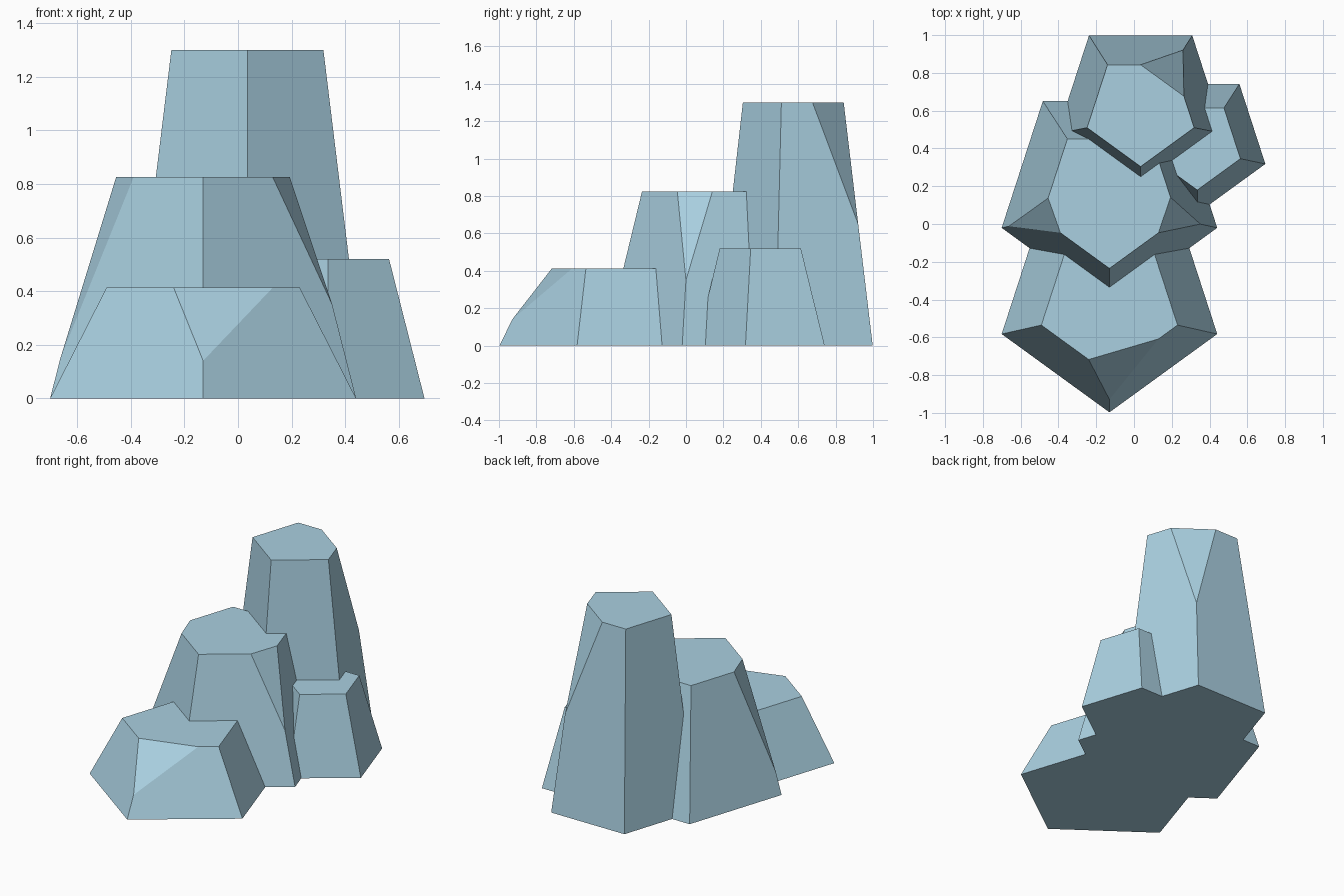
import bpy, bmesh, math
from mathutils import Vector

if "Cube" in bpy.data.objects:
    bpy.data.objects.remove(bpy.data.objects["Cube"])

stone = bpy.data.materials.new("blue_stone")
stone.diffuse_color = (0.40, 0.63, 0.75, 1)
stone.use_nodes = True
stone.node_tree.nodes["Principled BSDF"].inputs["Base Color"].default_value = stone.diffuse_color


def ring(x, y, z, r):
    # pentagon corners: front, right, back right, back left, left
    return [Vector((x + r * math.cos(math.radians(-90 + 72 * k)),
                    y + r * math.sin(math.radians(-90 + 72 * k)), z)) for k in range(5)]


def rock(name, x, y_base, r_base, y_top, r_top, height, chips=()):
    """Tapered five-sided rock; each chip is (corner, along previous edge, along next edge, down)."""
    low, high = ring(x, y_base, 0, r_base), ring(x, y_top, height, r_top)
    bm = bmesh.new()
    for p in low + high:
        bm.verts.new(p)
    bm.verts.ensure_lookup_table()
    v = bm.verts
    bm.faces.new([v[k] for k in reversed(range(5))])
    bm.faces.new([v[k + 5] for k in range(5)])
    for k in range(5):
        n = (k + 1) % 5
        bm.faces.new((v[k], v[n], v[n + 5], v[k + 5]))
    for c, t_prev, t_next, t_down in chips:
        a = high[c].lerp(high[c - 1], t_prev)
        b = high[c].lerp(high[(c + 1) % 5], t_next)
        d = high[c].lerp(low[c], t_down)
        normal = (b - a).cross(d - a).normalized()
        if normal.dot(high[c] - a) < 0:
            normal.negate()
        bmesh.ops.bisect_plane(bm, geom=bm.verts[:] + bm.edges[:] + bm.faces[:],
                               plane_co=a, plane_no=normal, dist=1e-5, clear_outer=True)
        bmesh.ops.holes_fill(bm, edges=[e for e in bm.edges if e.is_boundary], sides=0)
    bmesh.ops.recalc_face_normals(bm, faces=bm.faces[:])
    mesh = bpy.data.meshes.new(name)
    bm.to_mesh(mesh)
    bm.free()
    mesh.materials.append(stone)
    ob = bpy.data.objects.new(name, mesh)
    bpy.context.collection.objects.link(ob)
    return ob


# Four rocks: tall back, middle, low front and small right
cluster = rock("rock_cluster", 0.035, 0.622, 0.465, 0.602, 0.298, 1.30,
               [(2, 0.5, 0.5, 0.5)])
others = [
    rock("middle_rock", -0.13, 0.165, 0.60, 0.144, 0.379, 0.825,
         [(1, 0.28, 0.27, 0.576), (4, 0.26, 0.28, 0.82)]),
    rock("front_rock", -0.13, -0.397, 0.60, -0.418, 0.379, 0.413,
         [(0, 0.305, 0.72, 0.66)]),
    rock("right_rock", 0.335, 0.435, 0.379, 0.42, 0.24, 0.52),
]

# Fuse them into one solid
bpy.context.view_layer.objects.active = cluster
for ob in others:
    mod = cluster.modifiers.new("fuse", "BOOLEAN")
    mod.operation = "UNION"
    mod.solver = "EXACT"
    mod.object = ob
    bpy.ops.object.modifier_apply(modifier=mod.name)
    bpy.data.objects.remove(ob)
